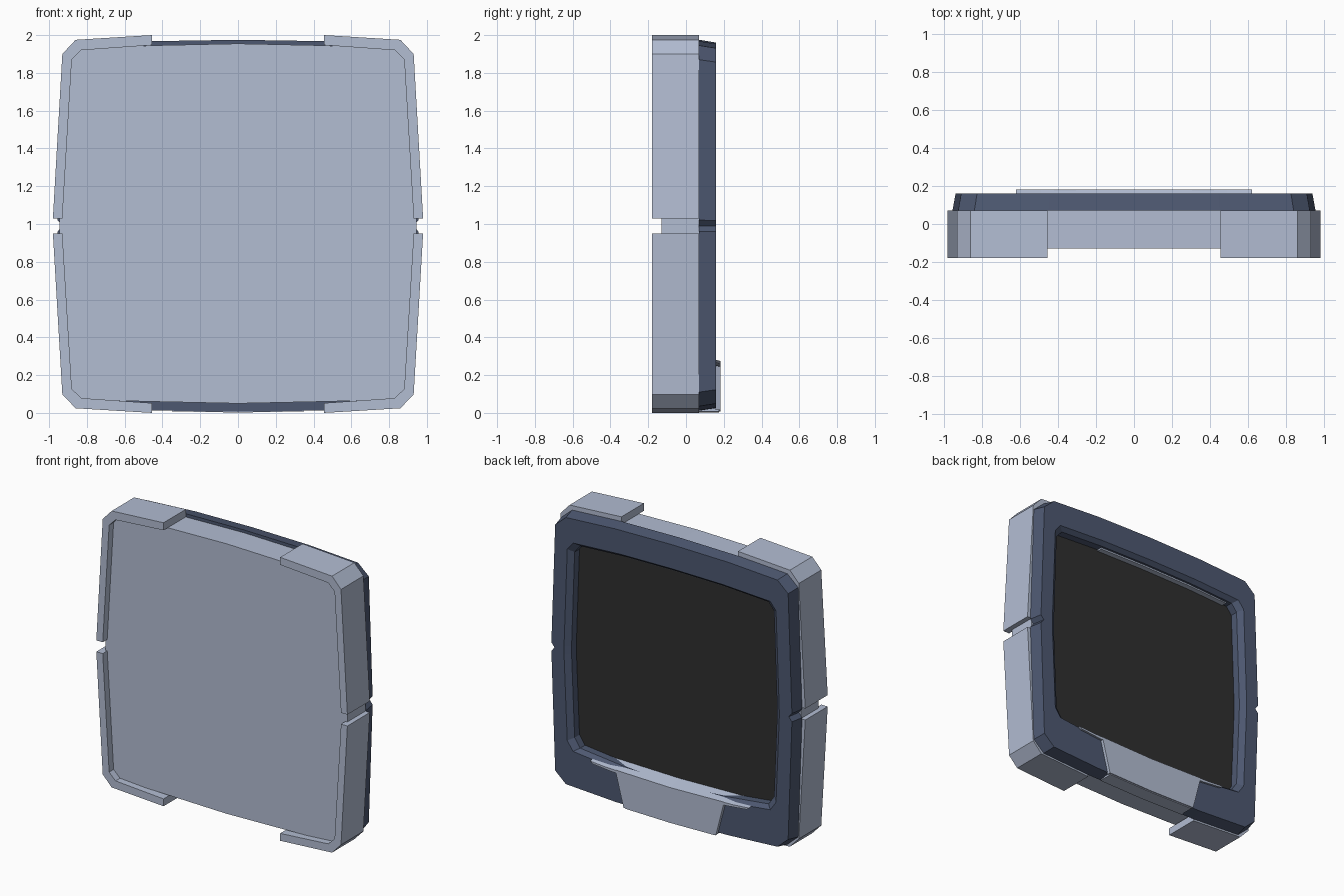
import bpy, bmesh

if "Cube" in bpy.data.objects:
    bpy.data.objects.remove(bpy.data.objects["Cube"])


def material(name, rgb):
    m = bpy.data.materials.new(name)
    m.diffuse_color = (*rgb, 1)
    m.use_nodes = True
    m.node_tree.nodes["Principled BSDF"].inputs["Base Color"].default_value = m.diffuse_color
    return m


GRAY = material("pale blue gray", (0.45, 0.51, 0.65))
NAVY = material("dark slate blue", (0.075, 0.098, 0.165))
BLACK = material("near black", (0.028, 0.028, 0.028))


def mirrored(half):
    """Close a right-hand half outline (top to bottom) across x = 0."""
    return half + [(-x, z) for x, z in reversed(half) if x > 0]


def loft(name, sections, mat, ring=False):
    """Join (y, outline) sections; cap the ends, or close them into a ring."""
    bm = bmesh.new()
    loops = [[bm.verts.new((x, y, z)) for x, z in pts] for y, pts in sections]
    pairs = list(zip(loops, loops[1:]))
    if ring:
        pairs.append((loops[-1], loops[0]))
    else:
        bm.faces.new(loops[0])
        bm.faces.new(loops[-1])
    for a, b in pairs:
        n = len(a)
        for i in range(n):
            j = (i + 1) % n
            bm.faces.new((a[i], a[j], b[j], b[i]))
    bmesh.ops.recalc_face_normals(bm, faces=bm.faces)
    me = bpy.data.meshes.new(name)
    bm.to_mesh(me)
    bm.free()
    me.materials.append(mat)
    ob = bpy.data.objects.new(name, me)
    bpy.context.collection.objects.link(ob)
    return ob


def prism(name, pts, y0, y1, mat):
    return loft(name, [(y0, pts), (y1, pts)], mat)


# front panel body
body = [(0, 1.955), (0.46, 1.945), (0.85, 1.925), (0.9, 1.88), (0.945, 1.03),
        (0.945, 0.95), (0.9, 0.11), (0.85, 0.07), (0.46, 0.06), (0, 0.05)]
prism("front_panel", mirrored(body), -0.13, 0.07, GRAY)

# four bumper corners
corner = [(0.455, 2.0), (0.86, 1.975), (0.93, 1.9), (0.98, 1.03),
          (0.93, 1.03), (0.88, 1.87), (0.83, 1.92), (0.455, 1.947)]
for side, sx in (("right", 1), ("left", -1)):
    prism("upper_%s_bumper" % side, [(sx * x, z) for x, z in corner], -0.18, 0.07, GRAY)
    low = [(sx * x, (2.0 - z) * 0.95 / 0.97) for x, z in corner]
    prism("lower_%s_bumper" % side, low, -0.18, 0.07, GRAY)

# dark back frame with tapered rim, side notches and chamfered opening
outer = [(0, 1.975), (0.45, 1.968), (0.84, 1.945), (0.925, 1.87), (0.955, 1.02),
         (0.93, 0.99), (0.955, 0.96), (0.925, 0.11), (0.84, 0.035), (0.45, 0.013), (0, 0.006)]
inner = [(0, 1.79), (0.4, 1.785), (0.77, 1.765), (0.815, 1.71), (0.84, 1.02),
         (0.84, 0.99), (0.84, 0.96), (0.815, 0.36), (0.77, 0.295), (0.4, 0.255), (0, 0.24)]


def scaled(pts, kx, kz):
    return mirrored([(x * kx, 0.99 + (z - 0.99) * kz) for x, z in pts])


loft("back_frame", [(0.07, mirrored(outer)), (0.16, scaled(outer, 0.983, 0.985)),
                    (0.16, mirrored(inner)), (0.13, scaled(inner, 0.955, 0.97)),
                    (0.07, scaled(inner, 0.955, 0.97))], NAVY, ring=True)

# dark screen in the opening
prism("screen", scaled(inner, 0.97, 0.985), 0.069, 0.076, BLACK)

# pale liner strip under the top of the opening
prism("top_liner", [(0.38, 1.765), (0, 1.768), (-0.4, 1.765), (-0.7, 1.75),
                    (-0.7, 1.735), (-0.4, 1.75), (0, 1.755), (0.38, 1.75)], 0.072, 0.115, GRAY)

# tab folded over the bottom of the back frame
tab = [(0, 0.255), (0.42, 0.265), (0.42, 0.245), (0.36, 0.015), (0, 0.008)]
prism("tab_plate", mirrored(tab), 0.155, 0.182, GRAY)
wrap = [(0, 0.03), (0.35, 0.035), (0.35, 0.008), (0, 0.002)]
loft("tab_underside", [(0.07, mirrored(wrap)), (0.175, mirrored(wrap))], GRAY)
ledge = [(0, 0.255), (0.49, 0.265), (0.62, 0.275), (0.6, 0.26), (0.45, 0.245), (0, 0.23)]
raised = [(x, z + 0.025) for x, z in ledge]
loft("tab_ledge", [(0.075, mirrored(raised)), (0.182, mirrored(ledge))], GRAY)
